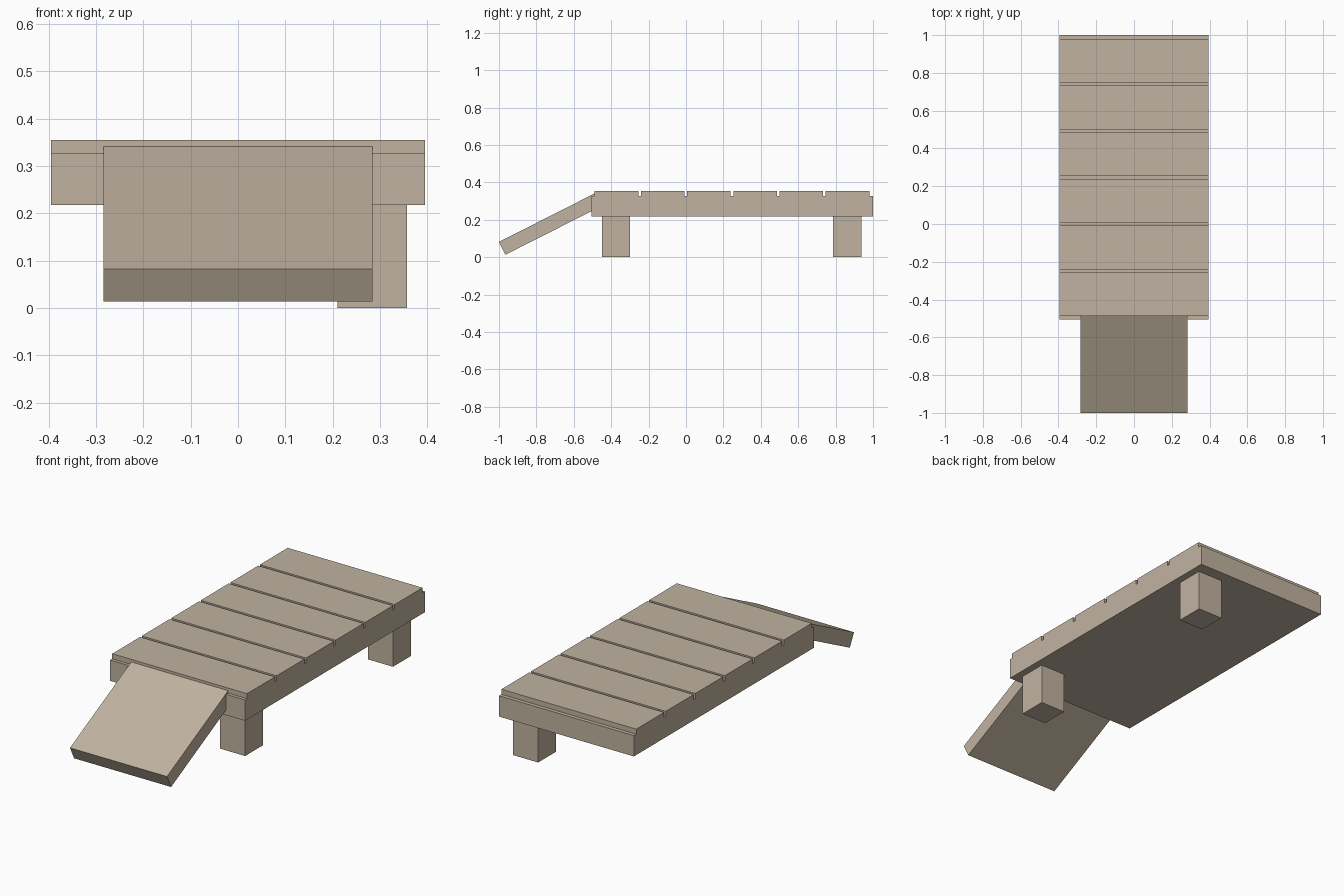
import bpy
import bmesh
import math

if "Cube" in bpy.data.objects:
    bpy.data.objects.remove(bpy.data.objects["Cube"])

# Weathered wood, used for everything
wood = bpy.data.materials.new("weathered wood")
wood.diffuse_color = (0.53, 0.45, 0.35, 1.0)
wood.use_nodes = True
wood.node_tree.nodes["Principled BSDF"].inputs["Base Color"].default_value = wood.diffuse_color


def prism(name, profile, x0, x1):
    """Extrude a (y, z) profile along x."""
    bm = bmesh.new()
    face = bm.faces.new([bm.verts.new((x0, y, z)) for y, z in profile])
    ext = bmesh.ops.extrude_face_region(bm, geom=[face])
    verts = [v for v in ext["geom"] if isinstance(v, bmesh.types.BMVert)]
    bmesh.ops.translate(bm, verts=verts, vec=(x1 - x0, 0, 0))
    bmesh.ops.recalc_face_normals(bm, faces=bm.faces)
    mesh = bpy.data.meshes.new(name)
    bm.to_mesh(mesh)
    bm.free()
    mesh.materials.append(wood)
    obj = bpy.data.objects.new(name, mesh)
    bpy.context.collection.objects.link(obj)
    return obj


def box(name, x0, x1, y0, y1, z0, z1):
    return prism(name, [(y0, z0), (y1, z0), (y1, z1), (y0, z1)], x0, x1)


HALF_W = 0.395
FRAME_BOTTOM, FRAME_TOP, DECK_TOP = 0.218, 0.328, 0.355

# Solid deck frame
box("deck_frame", -HALF_W, HALF_W, -0.505, 1.0, FRAME_BOTTOM, FRAME_TOP)

# Six cross planks with narrow gaps
PITCH, GAP, START = 0.247, 0.014, -0.488
for i in range(6):
    y = START + i * PITCH
    box(f"deck_plank_{i + 1}", -HALF_W, HALF_W, y, y + PITCH - GAP,
        FRAME_TOP, DECK_TOP)

# Two posts under the right-hand side
for name, y in (("front_post", -0.45), ("back_post", 0.787)):
    box(name, 0.21, 0.357, y, y + 0.15, 0.0, FRAME_BOTTOM)

# Sloping ramp at the front, its upper end tucked into the deck
low, high, thick = (-1.0, 0.082), (START, 0.341), 0.077
a = math.atan2(high[1] - low[1], high[0] - low[0])
dy, dz = thick * math.sin(a), -thick * math.cos(a)
prism("ramp", [low, (low[0] + dy, low[1] + dz),
               (high[0] + dy, high[1] + dz), high], -0.284, 0.284)
